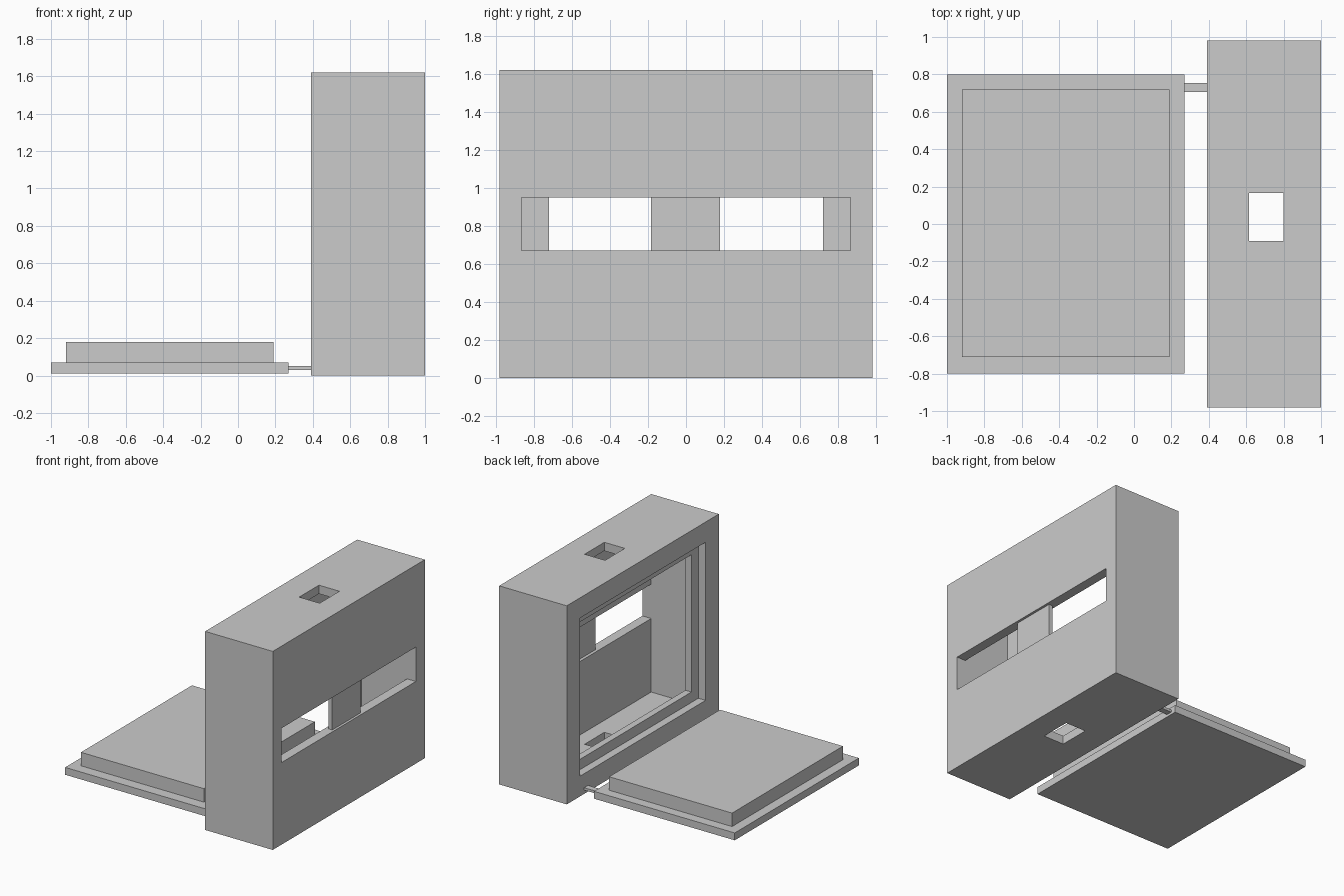
import bpy
import bmesh
from mathutils import Vector

default = bpy.data.objects.get("Cube")
if default:
    bpy.data.objects.remove(default, do_unlink=True)

grey = bpy.data.materials.new("light_grey")
grey.use_nodes = True
tone = (0.6, 0.6, 0.6, 1)
grey.diffuse_color = tone
grey.node_tree.nodes["Principled BSDF"].inputs["Base Color"].default_value = tone


def box(name, x, y, z):
    """Box spanning the (min, max) pair given on each axis."""
    bm = bmesh.new()
    bmesh.ops.create_cube(bm, size=1)
    for v in bm.verts:
        v.co = Vector([lo + (c + 0.5) * (hi - lo) for c, (lo, hi) in zip(v.co, (x, y, z))])
    mesh = bpy.data.meshes.new(name)
    bm.to_mesh(mesh)
    bm.free()
    mesh.materials.append(grey)
    obj = bpy.data.objects.new(name, mesh)
    bpy.context.collection.objects.link(obj)
    return obj


def cut(target, name, x, y, z):
    """Subtract a box from the target, then discard the cutter."""
    cutter = box(name, x, y, z)
    cutter.hide_render = True
    mod = target.modifiers.new(name, "BOOLEAN")
    mod.operation = "DIFFERENCE"
    mod.solver = "EXACT"
    mod.object = cutter
    bpy.context.view_layer.objects.active = target
    bpy.ops.object.modifier_apply(modifier=name)
    bpy.data.objects.remove(cutter, do_unlink=True)


# Hollow upright housing
housing = box("housing", (0.39, 1), (-0.98, 0.98), (0, 1.62))
cut(housing, "cavity", (0.51, 0.92), (-0.865, 0.865), (0.07, 1.55))
# Stepped door opening
cut(housing, "door_opening", (0.3, 0.7), (-0.72, 0.72), (0.25, 1.37))
cut(housing, "door_recess", (0.3, 0.455), (-0.81, 0.81), (0.165, 1.455))
# Wide slot in the outer wall
cut(housing, "window_slot", (0.8, 1.1), (-0.865, 0.865), (0.67, 0.95))
# Matching holes through roof and floor
cut(housing, "vertical_hole", (0.615, 0.8), (-0.09, 0.165), (-0.1, 1.8))

# Divider in the middle of the slot
box("slot_divider", (0.945, 0.98), (-0.185, 0.18), (0.67, 0.95))

# Door laid flat beside the housing, with its hinge tab
box("door_plate", (-1, 0.27), (-0.8, 0.8), (0.01, 0.07))
box("door_plug", (-0.92, 0.19), (-0.71, 0.72), (0.07, 0.18))
box("hinge_tab", (0.27, 0.39), (0.705, 0.755), (0.03, 0.05))
